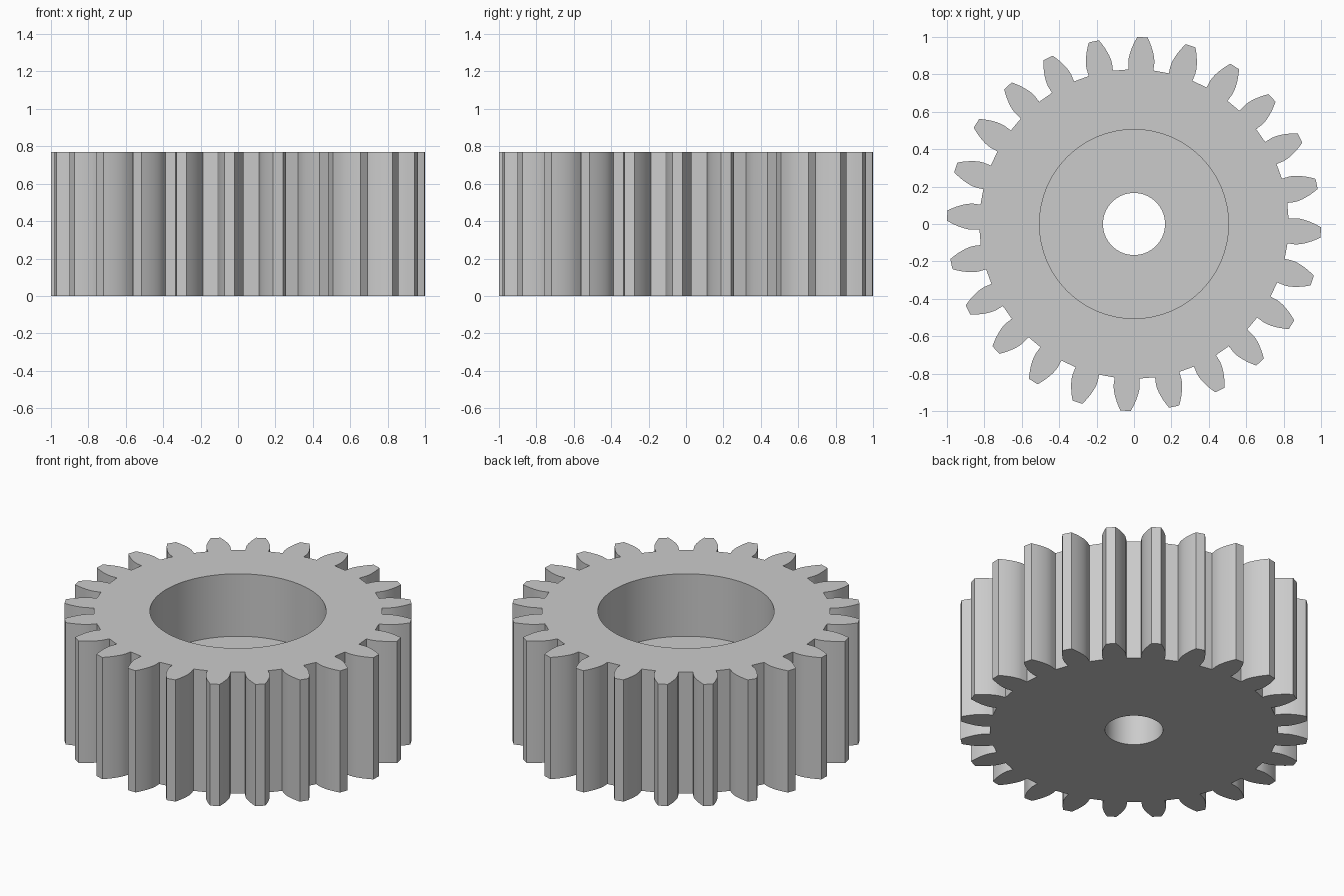
import bpy
import bmesh
from math import acos, cos, sin, tan, pi, radians

cube = bpy.data.objects.get("Cube")
if cube:
    bpy.data.objects.remove(cube, do_unlink=True)

# Gear proportions
TEETH = 24
TIP_R = 1.0
PITCH_R = TIP_R * TEETH / (TEETH + 2)
ROOT_R = PITCH_R - 1.25 * TIP_R / (TEETH / 2 + 1)
PRESSURE = radians(20)
BASE_R = PITCH_R * cos(PRESSURE)
PHASE = radians(-2.6)
HEIGHT = 0.77
FLOOR_Z = 0.375
RECESS_R = 0.505
BORE_R = 0.166
FLANK_STEPS = 6


def involute(a):
    return tan(a) - a


def polar(r, a):
    return r * cos(a), r * sin(a)


def gear_outline():
    """Involute teeth with short radial roots."""
    base_half = pi / (2 * TEETH) + involute(PRESSURE)
    flank = [(ROOT_R, base_half)]
    for i in range(FLANK_STEPS + 1):
        r = BASE_R + (TIP_R - BASE_R) * i / FLANK_STEPS
        flank.append((r, base_half - involute(acos(min(1, BASE_R / r)))))
    points = []
    for t in range(TEETH):
        mid = PHASE + 2 * pi * t / TEETH
        points += [polar(r, mid - h) for r, h in flank]
        points += [polar(r, mid + h) for r, h in reversed(flank)]
    return points


def circle(r, count=96):
    return [polar(r, 2 * pi * i / count) for i in range(count)]


bm = bmesh.new()


def wall(points, z_low, z_high):
    """Vertical wall; returns its lower and upper edge loops."""
    loops = []
    rings = [[bm.verts.new((x, y, z)) for x, y in points] for z in (z_low, z_high)]
    n = len(points)
    for i in range(n):
        j = (i + 1) % n
        bm.faces.new((rings[0][i], rings[0][j], rings[1][j], rings[1][i]))
    for ring in rings:
        loops.append([bm.edges.get((ring[i], ring[(i + 1) % n])) for i in range(n)])
    return loops


def cap(outer, inner):
    """Flat ring between two edge loops."""
    bmesh.ops.triangle_fill(bm, edges=outer + inner, use_beauty=True, normal=(0, 0, 1))


# Toothed rim, recess and bore walls
rim_low, rim_high = wall(gear_outline(), 0, HEIGHT)
recess_low, recess_high = wall(circle(RECESS_R), FLOOR_Z, HEIGHT)
bore_low, bore_high = wall(circle(BORE_R), 0, FLOOR_Z)

# Top face, recess floor and underside
cap(rim_high, recess_high)
cap(recess_low, bore_high)
cap(rim_low, bore_low)
bmesh.ops.recalc_face_normals(bm, faces=bm.faces)

mesh = bpy.data.meshes.new("spur_gear")
bm.to_mesh(mesh)
bm.free()
gear = bpy.data.objects.new("spur_gear", mesh)
bpy.context.collection.objects.link(gear)

# Plain grey material
grey = bpy.data.materials.new("light_grey")
grey.use_nodes = True
colour = (0.6, 0.6, 0.6, 1)
grey.diffuse_color = colour
grey.node_tree.nodes["Principled BSDF"].inputs["Base Color"].default_value = colour
mesh.materials.append(grey)

# Smooth curved walls, crisp corners
bpy.ops.object.select_all(action="DESELECT")
gear.select_set(True)
bpy.context.view_layer.objects.active = gear
bpy.ops.object.shade_smooth_by_angle(angle=radians(30))
